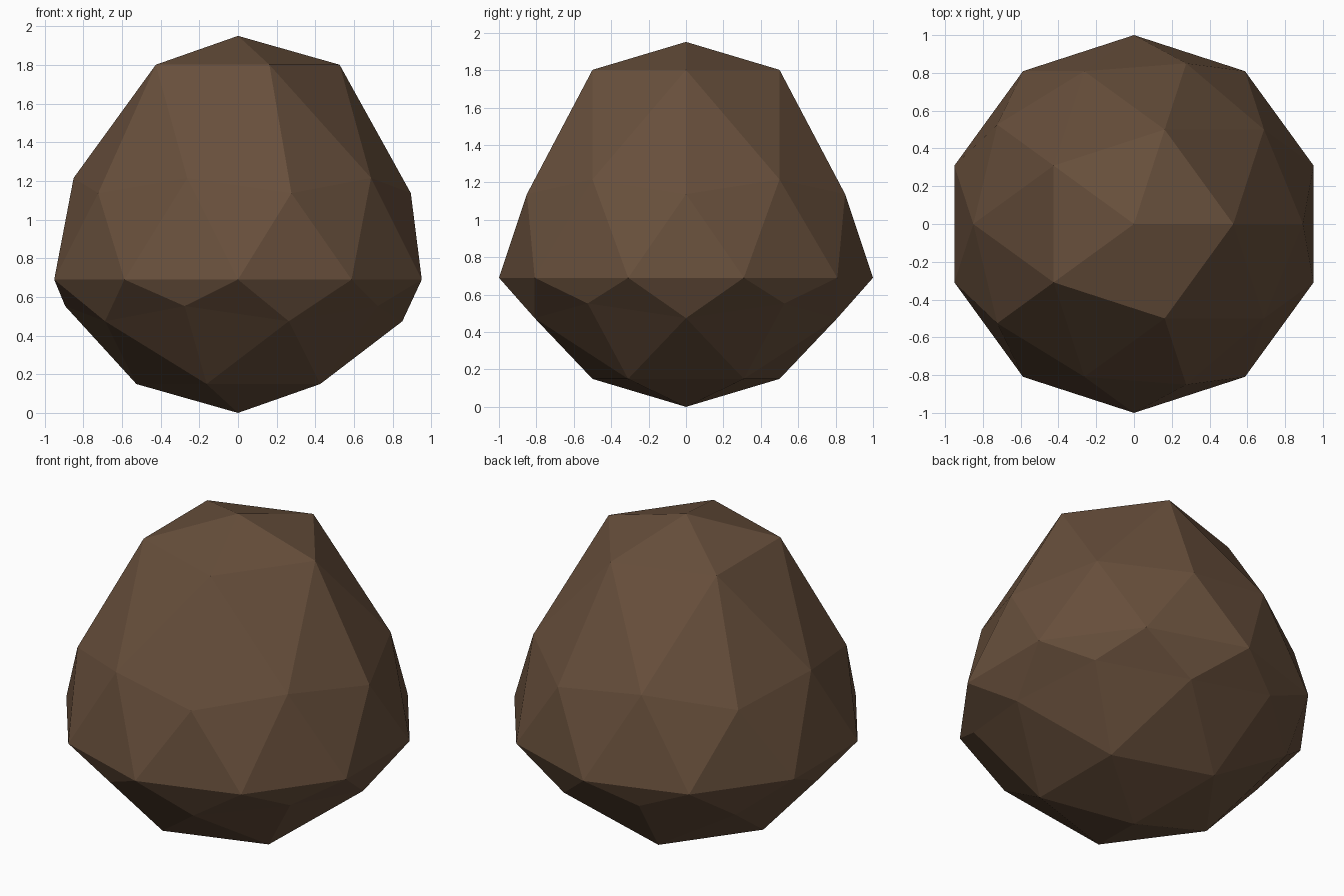
import bpy, bmesh

if "Cube" in bpy.data.objects:
    bpy.data.objects.remove(bpy.data.objects["Cube"])

# One flat brown colour
brown = bpy.data.materials.new("brown_stone")
brown.diffuse_color = (0.138, 0.079, 0.045, 1.0)
brown.use_nodes = True
brown.node_tree.nodes["Principled BSDF"].inputs["Base Color"].default_value = brown.diffuse_color

# Boulder: a low-poly icosphere whose horizontal bands are shifted in height
bm = bmesh.new()
bmesh.ops.create_icosphere(bm, subdivisions=2, radius=1.0)
for v in bm.verts:
    if v.co.z > 0.7:        # top cap, lifted
        v.co.z += 0.951
    elif v.co.z > -0.2:     # upper ring and widest band, lowered
        v.co.z += 0.69
    else:                   # rounded underside
        v.co.z += 1.0

mesh = bpy.data.meshes.new("boulder")
bm.to_mesh(mesh)
bm.free()
mesh.materials.append(brown)
mesh.shade_flat()
boulder = bpy.data.objects.new("boulder", mesh)
bpy.context.collection.objects.link(boulder)
